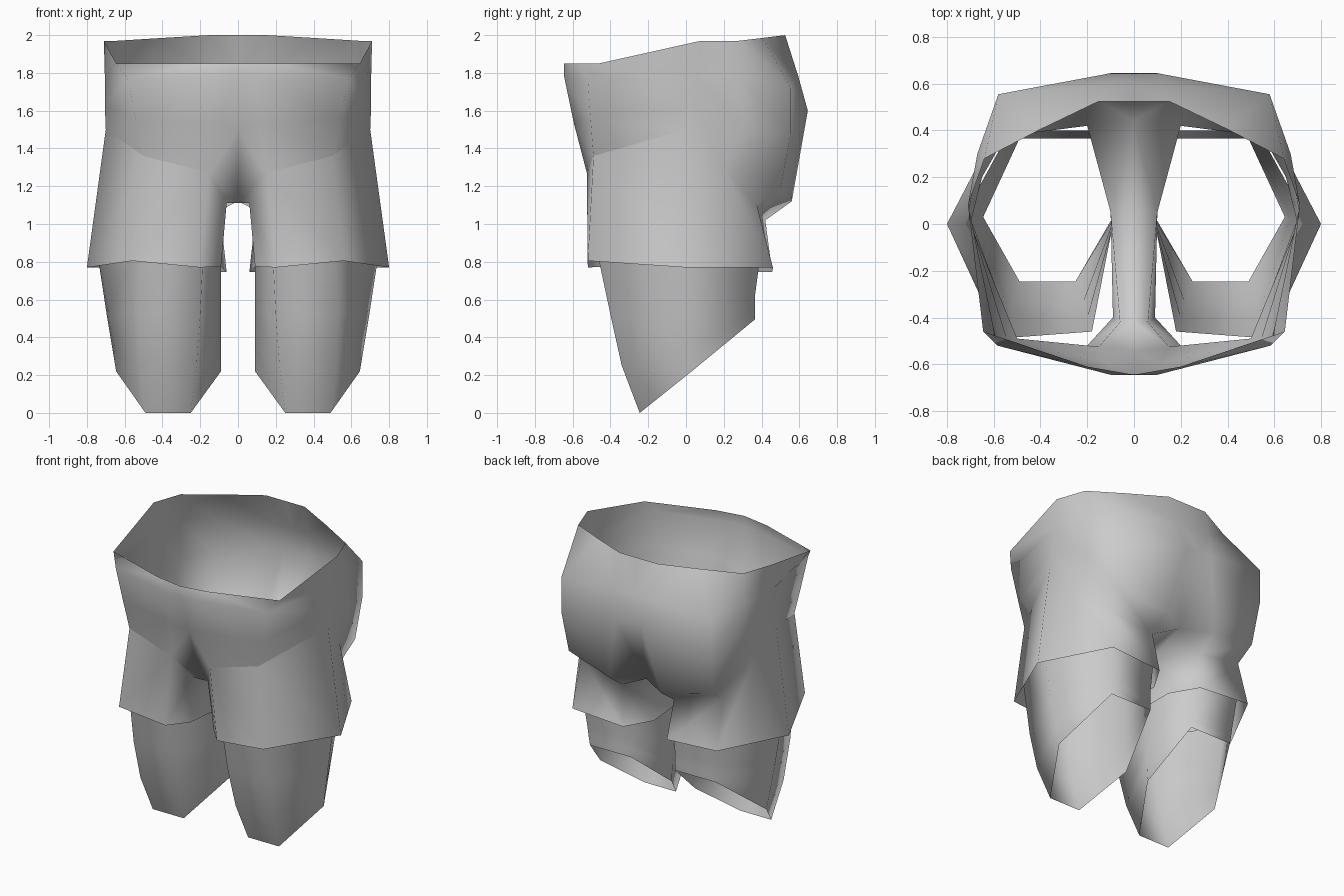
import bpy, bmesh

cube = bpy.data.objects.get("Cube")
if cube:
    bpy.data.objects.remove(cube, do_unlink=True)

grey = bpy.data.materials.new("plain_grey")
grey.use_nodes = True
grey.diffuse_color = (0.6, 0.6, 0.6, 1)
grey.node_tree.nodes["Principled BSDF"].inputs["Base Color"].default_value = (0.6, 0.6, 0.6, 1)


class HalfMesh:
    """Left half of a surface; shared points are welded, then mirrored."""

    def __init__(self):
        self.bm = bmesh.new()
        self.cache = {}

    def vert(self, p):
        if p not in self.cache:
            self.cache[p] = self.bm.verts.new(p)
        return self.cache[p]

    def face(self, *pts):
        self.bm.faces.new([self.vert(p) for p in pts])

    def loft(self, rings, closed=False):
        for upper, lower in zip(rings, rings[1:]):
            n = len(upper)
            for i in range(n if closed else n - 1):
                j = (i + 1) % n
                self.face(upper[i], lower[i], lower[j], upper[j])

    def crease(self, pts):
        for a, b in zip(pts, pts[1:]):
            self.bm.edges.get((self.vert(a), self.vert(b))).smooth = False

    def finish(self, name):
        bm = self.bm
        bmesh.ops.recalc_face_normals(bm, faces=bm.faces)
        bm.faces.ensure_lookup_table()
        if bm.faces[0].normal.y > 0:
            bmesh.ops.reverse_faces(bm, faces=bm.faces)
        for f in bm.faces:
            f.smooth = True
        mesh = bpy.data.meshes.new(name)
        bm.to_mesh(mesh)
        bm.free()
        mesh.materials.append(grey)
        obj = bpy.data.objects.new(name, mesh)
        bpy.context.collection.objects.link(obj)
        mod = obj.modifiers.new("mirror", 'MIRROR')
        mod.use_clip = True
        mod.merge_threshold = 0.001


# Points where the thigh tubes meet the pelvis
front_in, front_out = (.15, -.525, 1.27), (.5, -.49, 1.36)
hip, hip_back = (.70, 0, 1.5), (.65, .2, 1.3)
back_out, back_in = (.55, .375, 1.1), (.2, .42, 1.02)
crotch_back, crotch_front = (.1, .05, 1.11), (.06, -.42, 1.11)
mid_front, mid_back = (0, -.42, 1.11), (0, .05, 1.11)
seat_out, seat_in, seat_mid = (.56, .5, 1.19), (.2, .56, 1.12), (0, .44, 1.12)

# Pelvis: front centre round to back centre, waist downwards
shorts = HalfMesh()
shorts.loft([
    [(0, -.645, 1.85), (.2, -.61, 1.85), (.645, -.46, 1.85), (.71, .08, 1.97),
     (.64, .28, 1.97), (.4, .405, 1.985), (.15, .525, 2), (0, .525, 2)],
    [(0, -.64, 1.78), (.1, -.645, 1.78), (.585, -.52, 1.77), (.705, .06, 1.78),
     (.67, .3, 1.78), (.58, .555, 1.72), (.12, .595, 1.78), (0, .595, 1.78)],
    [(0, -.545, 1.5), (.11, -.595, 1.54), (.54, -.505, 1.55), (.705, .03, 1.63),
     (.66, .3, 1.5), (.58, .555, 1.48), (.1, .645, 1.6), (0, .645, 1.6)],
    [mid_front, front_in, front_out, hip, hip_back, seat_out, seat_in, seat_mid],
])

# Underside of the seat and the crotch strip
shorts.face(hip_back, seat_out, back_out)
shorts.face(seat_out, seat_in, back_in, back_out)
shorts.face(seat_in, seat_mid, back_in)
shorts.face(seat_mid, mid_back, crotch_back, back_in)
shorts.face(mid_back, mid_front, crotch_front, crotch_back)
shorts.face(mid_front, front_in, crotch_front)

# Thigh sleeve down to the hem
shorts.loft([
    [front_in, front_out, hip, hip_back, back_out, back_in, crotch_back, crotch_front],
    [(.2, -.52, .77), (.56, -.52, .805), (.8, 0, .77), (.68, .23, .77),
     (.56, .46, .77), (.17, .456, .745), (.06, .27, .745), (.09, -.4, .775)],
], closed=True)
shorts.crease([front_in, front_out, hip])
shorts.finish("shorts")

# Lower legs: open tubes with a slanted lower end
legs = HalfMesh()
legs.loft([
    [(.18, -.46, .92), (.51, -.485, .92), (.75, 0, .88), (.53, .4, .88), (.17, .4, .88), (.09, 0, .9)],
    [(.2, -.40, .52), (.53, -.40, .52), (.695, .01, .52), (.51, .365, .62), (.17, .365, .62), (.09, .01, .52)],
    [(.22, -.34, .25), (.52, -.34, .25), (.665, .02, .34), (.5, .365, .55), (.17, .365, .55), (.09, .02, .34)],
    [(.25, -.245, 0), (.49, -.245, 0), (.645, .03, .22), (.49, .365, .495), (.17, .365, .495), (.09, .03, .22)],
], closed=True)
legs.finish("lower_legs")
